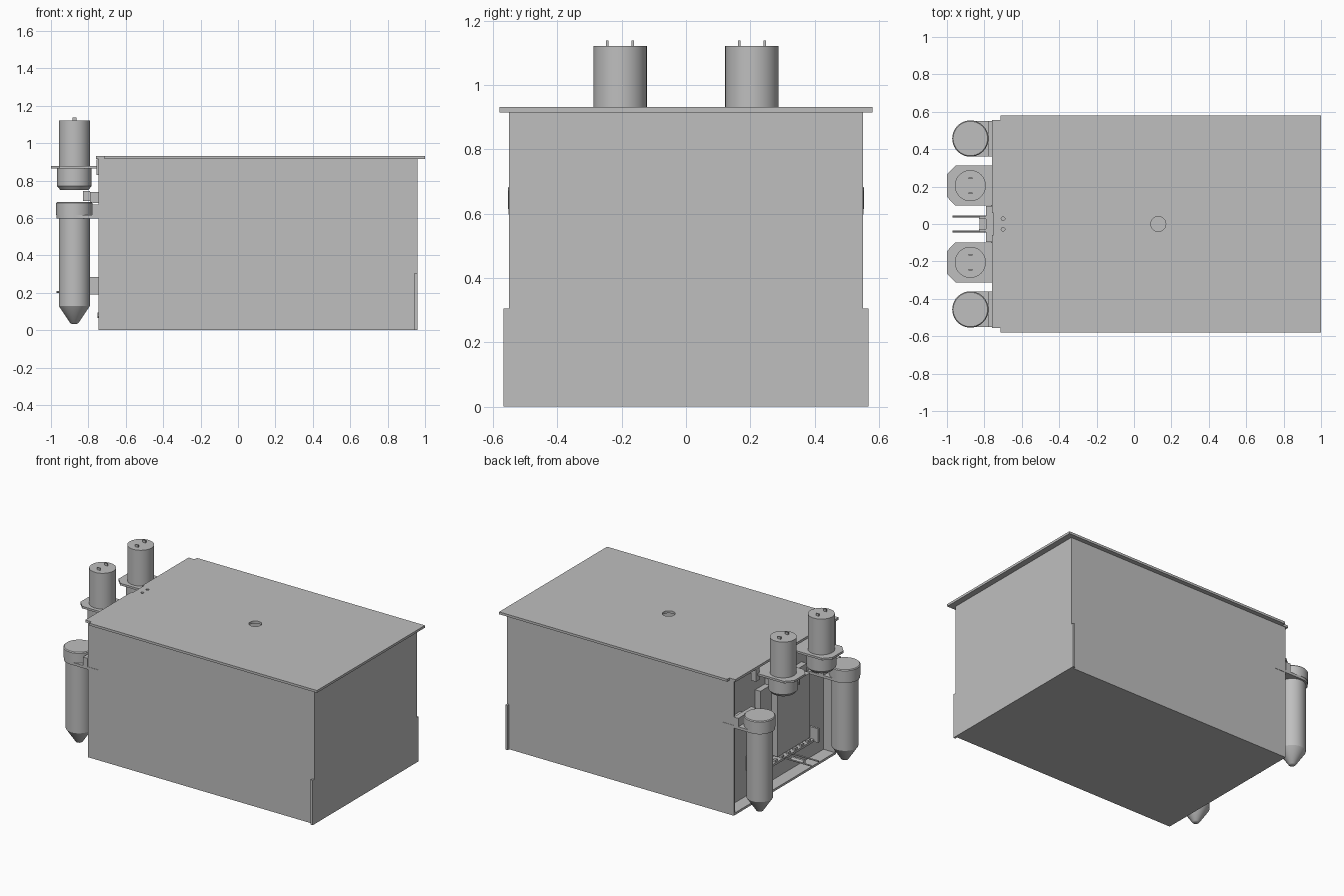
import bpy, bmesh, math
from mathutils import Matrix

cube = bpy.data.objects.get("Cube")
if cube:
    bpy.data.objects.remove(cube, do_unlink=True)

grey = bpy.data.materials.new("plain_grey")
grey.use_nodes = True
grey.diffuse_color = (0.52, 0.52, 0.52, 1)
grey.node_tree.nodes["Principled BSDF"].inputs["Base Color"].default_value = (0.52, 0.52, 0.52, 1)


def finish(name, bm, smooth=False):
    bmesh.ops.recalc_face_normals(bm, faces=bm.faces)
    mesh = bpy.data.meshes.new(name)
    bm.to_mesh(mesh)
    bm.free()
    mesh.materials.append(grey)
    ob = bpy.data.objects.new(name, mesh)
    bpy.context.collection.objects.link(ob)
    if smooth:
        bpy.ops.object.select_all(action='DESELECT')
        ob.select_set(True)
        bpy.context.view_layer.objects.active = ob
        bpy.ops.object.shade_smooth_by_angle(angle=math.radians(30))
    return ob


def box(name, x, y, z):
    """Box from (low, high) ranges."""
    bm = bmesh.new()
    bmesh.ops.create_cube(bm, size=1)
    for v in bm.verts:
        v.co = [(r[0] + r[1]) / 2 + c * abs(r[1] - r[0]) for r, c in zip((x, y, z), v.co)]
    return finish(name, bm)


def plate(name, outline, z0, z1):
    """Flat outline extruded upwards."""
    bm = bmesh.new()
    face = bm.faces.new([bm.verts.new((x, y, z0)) for x, y in outline])
    top = bmesh.ops.extrude_face_region(bm, geom=[face])["geom"]
    verts = [g for g in top if isinstance(g, bmesh.types.BMVert)]
    bmesh.ops.translate(bm, verts=verts, vec=(0, 0, z1 - z0))
    return finish(name, bm)


def lathe(name, x, y, profile, sides=40):
    """Closed turned part from (radius, height) points."""
    bm = bmesh.new()
    rings = []
    for r, z in profile:
        rings.append([bm.verts.new((x + r * math.cos(a), y + r * math.sin(a), z))
                      for a in (math.tau * i / sides for i in range(sides))])
    for low, high in zip(rings, rings[1:]):
        for i in range(sides):
            j = (i + 1) % sides
            bm.faces.new((low[i], low[j], high[j], high[i]))
    bm.faces.new(rings[0][::-1])
    bm.faces.new(rings[-1])
    return finish(name, bm, True)


def rod(name, x0, x1, y, z, r):
    """Round bar along x."""
    bm = bmesh.new()
    turn = Matrix.Translation(((x0 + x1) / 2, y, z)) @ Matrix.Rotation(math.pi / 2, 4, 'Y')
    bmesh.ops.create_cone(bm, cap_ends=True, segments=12, radius1=r, radius2=r,
                          depth=x1 - x0, matrix=turn)
    return finish(name, bm, True)


def drill(target, x, y, r, z0, z1):
    cutter = lathe("hole_cutter", x, y, [(r, z0), (r, z1)], 24)
    cutter.hide_render = True
    cutter.hide_set(True)
    mod = target.modifiers.new("hole", 'BOOLEAN')
    mod.operation = 'DIFFERENCE'
    mod.solver = 'EXACT'
    mod.object = cutter


# Case panels
T = 0.015
W = 0.55
box("floor_panel", (-0.745, 0.945), (-W + T, W - T), (0, T))
box("recessed_panel", (-0.66, -0.645), (-W + T, W - T), (T, 0.915))
box("end_panel", (0.945, 0.96), (-W, W), (0.3, 0.915))
box("end_panel_base", (0.945, 0.96), (-0.568, 0.568), (0, 0.305))
for s in (-1, 1):
    box("side_panel", (-0.745, 0.945), (s * (W - T), s * W), (0, 0.915))

# Lid with a narrower tongue over the recess and drilled holes
half = [(1, 0.58), (-0.715, 0.58), (-0.715, 0.555), (-0.76, 0.555), (-0.76, 0.06), (-0.75, 0.06)]
lid = plate("lid", half + [(x, -y) for x, y in reversed(half)], 0.915, 0.931)
drill(lid, 0.13, 0, 0.04, 0.9, 0.95)
for s in (-1, 1):
    drill(lid, -0.7, s * 0.028, 0.01, 0.9, 0.95)

for s in (-1, 1):
    # Motor on its chamfered shelf
    mx, my = -0.875, s * 0.205
    shelf = [(-0.66, -0.107), (-0.955, -0.107), (-1, -0.06),
             (-1, 0.06), (-0.955, 0.107), (-0.66, 0.107)]
    plate("motor_shelf", [(x, my + y) for x, y in shelf], 0.865, 0.879)
    lathe("motor_body", mx, my, [(0.083, 0.879), (0.083, 1.122)])
    lathe("motor_gearbox", mx, my, [(0.075, 0.75), (0.092, 0.77), (0.092, 0.865)])
    for d in (-0.04, 0.04):
        box("motor_terminal", (mx - 0.011, mx + 0.011), (my + d - 0.004, my + d + 0.004),
            (1.12, 1.138))
    box("shelf_tab", (-0.757, -0.72), (s * 0.29, s * 0.33), (0.83, 0.912))

    # Sample tube with cap and holder
    ty = s * 0.457
    lathe("tube", mx, ty, [(0.012, 0.033), (0.022, 0.038), (0.083, 0.13), (0.083, 0.6)])
    lathe("tube_cap", mx, ty, [(0.097, 0.615), (0.097, 0.68), (0.092, 0.686)])
    lathe("tube_holder_ring", mx, ty, [(0.095, 0.597), (0.095, 0.617)])
    box("tube_holder_arm", (mx, -0.66), (ty - 0.095, ty + 0.095), (0.597, 0.615))
    box("tube_holder_stop", (-0.78, -0.745), (ty - 0.095, ty + 0.095), (0.615, 0.672))

    # Probe pins, clamp fingers and lower lugs
    rod("probe_pin", -0.97, -0.74, s * 0.04, 0.205, 0.005)
    box("clamp_finger", (-0.83, -0.79), (s * 0.028, s * 0.042), (0.69, 0.745))
    box("lower_lug", (-0.795, -0.66), (s * 0.285, s * 0.3), (0.19, 0.285))
    rod("lug_screw", -0.75, -0.66, s * 0.2, 0.08, 0.015)

# Central mount and equipment block in the recess
box("clamp_block", (-0.79, -0.66), (-0.095, 0.095), (0.68, 0.74))
box("clamp_bridge", (-0.825, -0.79), (-0.035, 0.035), (0.695, 0.71))
box("equipment_frame", (-0.70, -0.66), (-0.3, 0.2), (0.19, 0.7))
box("equipment_block", (-0.745, -0.70), (-0.27, 0.08), (0.22, 0.66))
box("connector_rail", (-0.765, -0.66), (-0.285, 0.285), (0.19, 0.205))
for i in range(8):
    y = -0.25 + i * 0.07
    box("connector_pin", (-0.76, -0.74), (y, y + 0.025), (0.205, 0.22))
